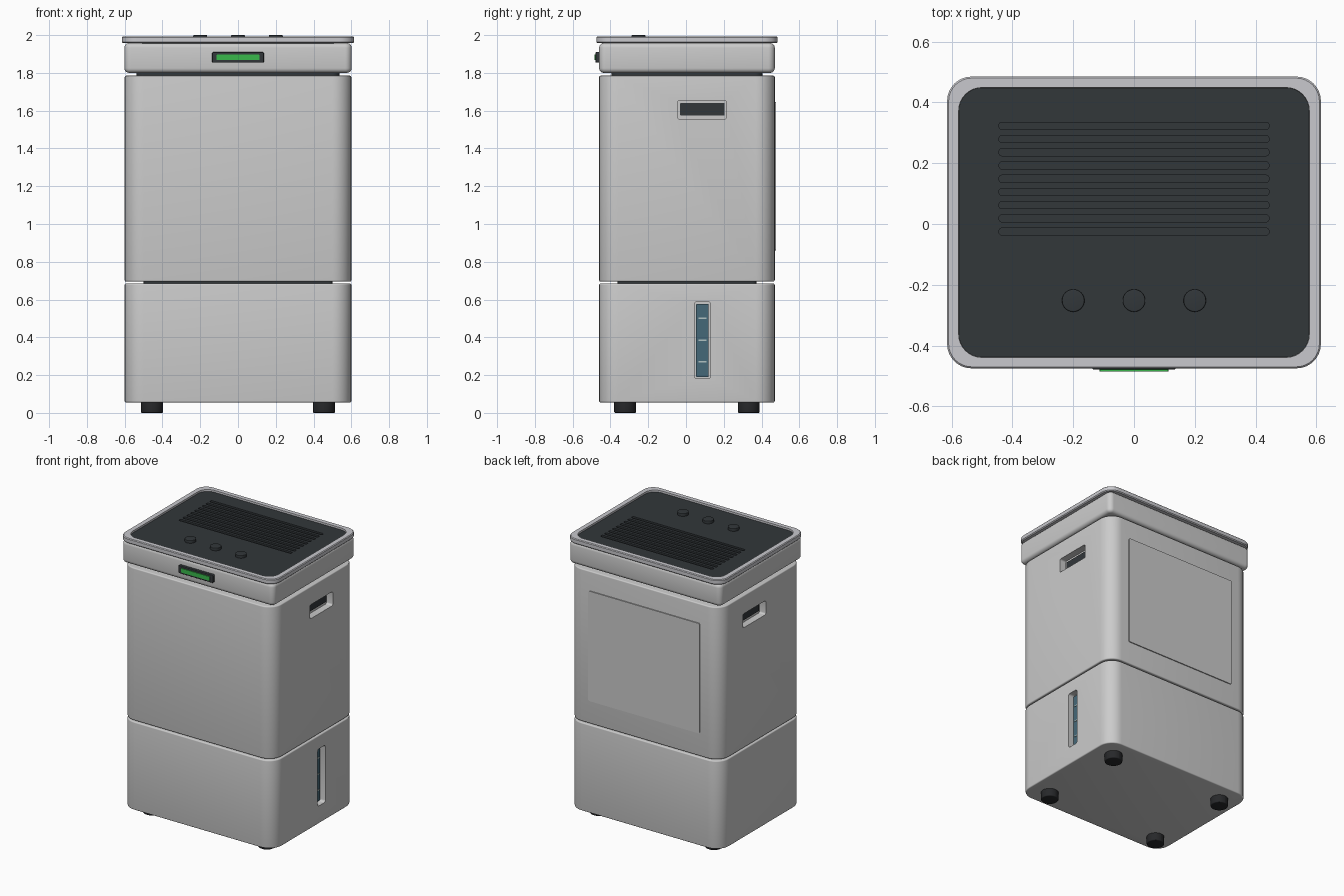
import bpy, bmesh
from math import sin, cos, pi, radians

if "Cube" in bpy.data.objects:
    bpy.data.objects.remove(bpy.data.objects["Cube"])

YC = 0.005          # housing sits slightly back because the display sticks out in front


def material(name, rgb):
    m = bpy.data.materials.new(name)
    m.diffuse_color = (*rgb, 1)
    m.use_nodes = True
    m.node_tree.nodes["Principled BSDF"].inputs["Base Color"].default_value = m.diffuse_color
    return m


dark = material("dark_plastic", (0.032, 0.038, 0.042))
black = material("black_rubber", (0.02, 0.021, 0.023))
green = material("green_screen", (0.04, 0.48, 0.07))
blue = material("water_blue", (0.06, 0.14, 0.19))
silver = material("trim_grey", (0.58, 0.58, 0.61))
mark = material("pale_mark", (0.45, 0.55, 0.55))


def smooth(ob):
    bpy.ops.object.select_all(action='DESELECT')
    ob.select_set(True)
    bpy.context.view_layer.objects.active = ob
    bpy.ops.object.shade_smooth_by_angle(angle=radians(35))


def outline(hx, hy, r, seg):
    """Rounded rectangle points around the origin."""
    r = max(min(r, hx, hy), 0.001)
    pts = []
    for k, (sx, sy) in enumerate([(1, 1), (-1, 1), (-1, -1), (1, -1)]):
        for i in range(seg + 1):
            a = (k + i / seg) * pi / 2
            pts.append((sx * (hx - r) + r * cos(a), sy * (hy - r) + r * sin(a)))
    return pts


def loft(name, rings, loc=(0, 0, 0), rot=(0, 0, 0), mat=None, closed=False, seg=8):
    """Skin rounded-rectangle rings (hx, hy, r, z); cap the ends or close into a frame."""
    bm = bmesh.new()
    loops = [[bm.verts.new((x, y, z)) for x, y in outline(hx, hy, r, seg)]
             for hx, hy, r, z in rings]
    pairs = list(zip(loops, loops[1:]))
    if closed:
        pairs.append((loops[-1], loops[0]))
    else:
        bm.faces.new(loops[0][::-1])
        bm.faces.new(loops[-1])
    n = len(loops[0])
    for a, b in pairs:
        for i in range(n):
            j = (i + 1) % n
            bm.faces.new((a[i], a[j], b[j], b[i]))
    bmesh.ops.recalc_face_normals(bm, faces=bm.faces)
    me = bpy.data.meshes.new(name)
    bm.to_mesh(me)
    bm.free()
    ob = bpy.data.objects.new(name, me)
    bpy.context.collection.objects.link(ob)
    ob.location, ob.rotation_euler = loc, rot
    if mat:
        me.materials.append(mat)
    smooth(ob)
    return ob


def slab(name, hx, hy, r, z0, z1, b=0.0, loc=(0, YC, 0), rot=(0, 0, 0), mat=None, seg=8):
    """Rounded block with edge rounding b at both ends."""
    steps = [i / 4 * pi / 2 for i in range(5)] if b else [pi / 2]
    low = [(b * (1 - sin(t)), z0 + b * (1 - cos(t))) for t in steps]
    high = [(i, z0 + z1 - z) for i, z in reversed(low)]
    rings = [(hx - i, hy - i, r - i, z) for i, z in low + high]
    return loft(name, rings, loc, rot, mat, seg=seg)


def cut(ob, cutters):
    """Carve cutters out of an object, then discard them."""
    bpy.context.view_layer.update()
    bpy.context.view_layer.objects.active = ob
    for c in cutters:
        c.hide_render = True
        m = ob.modifiers.new("cut", 'BOOLEAN')
        m.operation, m.solver, m.object = 'DIFFERENCE', 'EXACT', c
        bpy.ops.object.modifier_apply(modifier=m.name)
        bpy.data.objects.remove(c)
    smooth(ob)


SIDE = (0, radians(90), 0)      # local z -> +x, local x -> -z
FRONT = (radians(90), 0, 0)     # local z -> -y
BACK = (radians(-90), 0, 0)     # local z -> +y

# Stacked housing: tank, neck, body, neck, head
tank = slab("water_tank", 0.6, 0.465, 0.1, 0.055, 0.685, 0.008)
slab("lower_neck", 0.5, 0.367, 0.02, 0.67, 0.71, mat=dark)
body = slab("main_body", 0.6, 0.465, 0.1, 0.695, 1.785, 0.008)
slab("upper_neck", 0.537, 0.4, 0.04, 1.77, 1.82, mat=dark)
slab("head", 0.602, 0.465, 0.035, 1.8, 1.958, 0.025)

# Side grip pockets with dark backing plates
cut(body, [slab("grip_cutter", 0.05, 0.13, 0.012, -0.05, 0.05,
                loc=(s * 0.6, 0.085, 1.605), rot=SIDE, seg=4) for s in (-1, 1)])
for s, side in ((-1, "left"), (1, "right")):
    slab(side + "_grip_plate", 0.033, 0.118, 0.004, -0.006, 0.006,
         loc=(s * 0.55, 0.087, 1.607), rot=SIDE, mat=dark, seg=4)

# Water level window on the right side
cut(tank, [slab("window_cutter", 0.204, 0.043, 0.015, -0.045, 0.05,
                loc=(0.6, 0.087, 0.385), rot=SIDE, seg=4)])
slab("level_window", 0.193, 0.033, 0.004, -0.008, 0.008,
     loc=(0.557, 0.087, 0.383), rot=SIDE, mat=blue, seg=4)
for i in range(3):
    slab(f"level_mark_{i + 1}", 0.004, 0.021, 0.001, -0.002, 0.003,
         loc=(0.565, 0.087, 0.27 + 0.115 * i), rot=SIDE, mat=mark, seg=2)

# Raised rear panel
slab("rear_panel", 0.44, 0.393, 0.01, -0.01, 0.007, loc=(0, 0.47, 1.252), rot=BACK, seg=4)

# Top trim frame
loft("top_trim", [(0.575, 0.442, 0.075, 1.957), (0.609, 0.474, 0.076, 1.957),
                  (0.615, 0.48, 0.08, 1.963), (0.615, 0.48, 0.08, 1.988),
                  (0.61, 0.475, 0.076, 1.993), (0.577, 0.444, 0.076, 1.993)],
     loc=(0, YC, 0), mat=silver, closed=True)

# Dark top panel with vent slots
top = slab("top_panel", 0.579, 0.446, 0.076, 1.95, 1.98, mat=dark)
cut(top, [slab("slot_cutter", 0.444, 0.0115, 0.008, 1.968, 2.0,
               loc=(0, -0.025 + 0.0435 * i, 0), mat=dark, seg=3) for i in range(9)])

# Control buttons and feet are round slabs
for i in (-1, 0, 1):
    slab(f"button_{i + 2}", 0.037, 0.037, 0.037, 1.97, 2.0, 0.004,
         loc=(0.2 * i, -0.252, 0), mat=dark)
for sx in (-1, 1):
    for sy in (-1, 1):
        slab("foot", 0.058, 0.058, 0.058, 0, 0.065, 0.006,
             loc=(sx * 0.455, YC + sy * 0.327, 0), mat=black)

# Front display: bezel and green screen
slab("display_bezel", 0.137, 0.028, 0.008, -0.02, 0.019, 0.004,
     loc=(0, -0.46, 1.882), rot=FRONT, mat=dark, seg=4)
slab("display_screen", 0.113, 0.015, 0.003, 0, 0.025,
     loc=(0, -0.46, 1.882), rot=FRONT, mat=green, seg=4)
